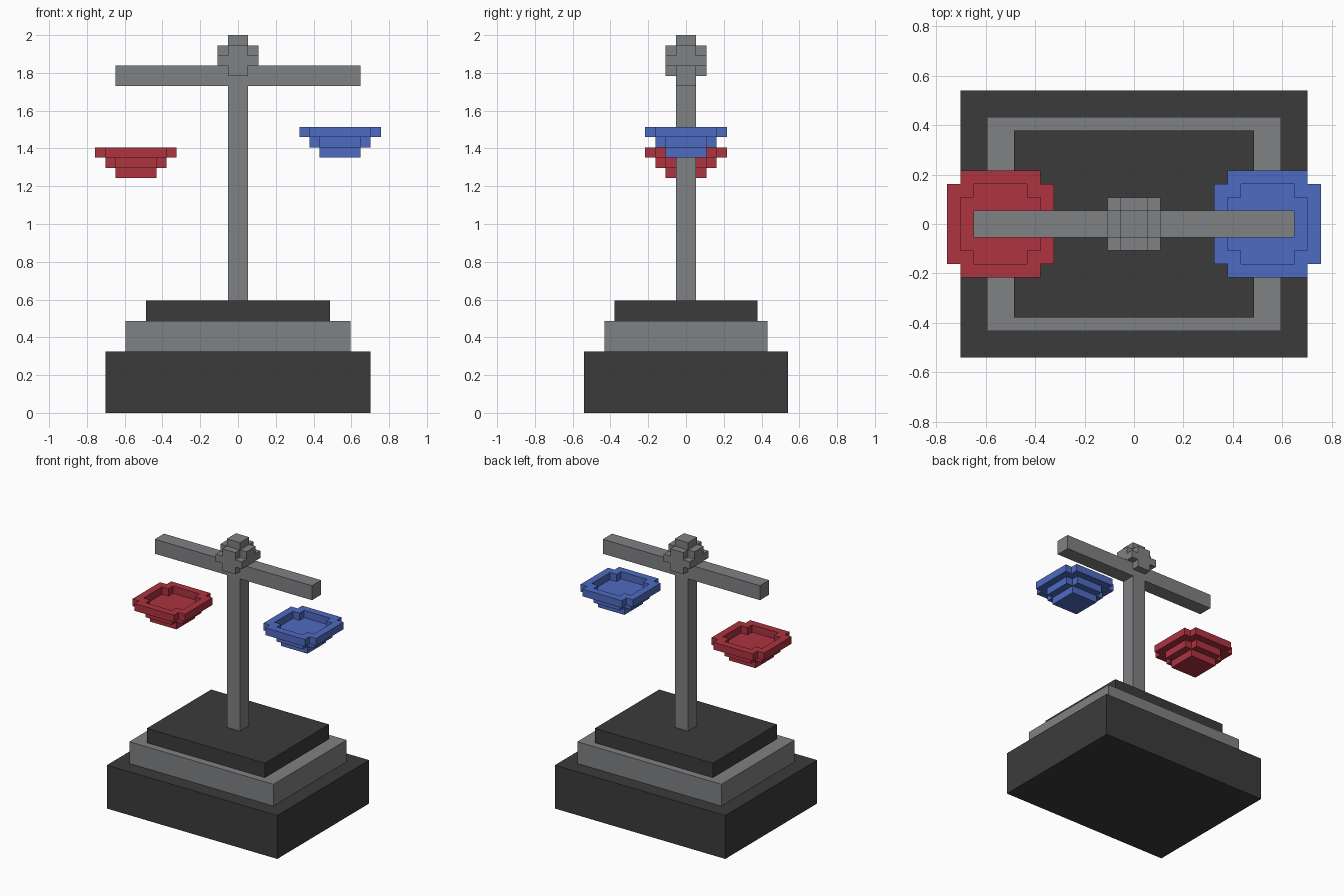
import bpy, bmesh

cube = bpy.data.objects.get("Cube")
if cube:
    bpy.data.objects.remove(cube, do_unlink=True)

U = 2 / 37  # one block unit; all sizes below are in blocks


def material(name, rgb):
    m = bpy.data.materials.new(name)
    m.use_nodes = True
    m.diffuse_color = (*rgb, 1)
    bsdf = next(n for n in m.node_tree.nodes if n.type == 'BSDF_PRINCIPLED')
    bsdf.inputs["Base Color"].default_value = (*rgb, 1)
    bsdf.inputs["Roughness"].default_value = 0.8
    return m


DARK = material("charcoal", (0.044, 0.044, 0.044))
GREY = material("stone grey", (0.216, 0.219, 0.228))
RED = material("red", (0.418, 0.033, 0.051))
BLUE = material("blue", (0.076, 0.147, 0.535))


def rect(hx, hy):
    return [(hx, -hy), (hx, hy), (-hx, hy), (-hx, -hy)]


def notched(n):
    """Square of half-width n with one block cut from each corner."""
    m = n - 1
    pts = [(n, -m), (n, m), (m, m)]
    out = []
    for _ in range(4):
        out += pts
        pts = [(-y, x) for x, y in pts]
    # drop no points: each quarter turn adds one side and one inner corner
    return out


def loft(bm, rings):
    """Join a list of (outline, height) rings and cap both ends."""
    loops = [[bm.verts.new((x * U, y * U, z * U)) for x, y in pts] for pts, z in rings]
    for a, b in zip(loops, loops[1:]):
        for i in range(len(a)):
            j = (i + 1) % len(a)
            bm.faces.new((a[i], a[j], b[j], b[i]))
    bm.faces.new(loops[0][::-1])
    bm.faces.new(loops[-1])


def build(name, mat, solids, location=(0, 0, 0)):
    bm = bmesh.new()
    for rings in solids:
        loft(bm, rings)
    mesh = bpy.data.meshes.new(name)
    bm.to_mesh(mesh)
    bm.free()
    mesh.materials.append(mat)
    ob = bpy.data.objects.new(name, mesh)
    ob.location = [c * U for c in location]
    bpy.context.collection.objects.link(ob)
    return ob


def prism(pts, z0, z1):
    return [(pts, z0), (pts, z1)]


# Stepped pedestal
build("base_bottom", DARK, [prism(rect(13, 10), 0, 6)])
build("base_middle", GREY, [prism(rect(11, 8), 6, 9)])
build("base_top", DARK, [prism(rect(9, 7), 9, 11)])

# Post and crossbeam
build("post", GREY, [prism(rect(1, 1), 11, 32)])
build("crossbeam", GREY, [prism(rect(12, 1), 32, 34)])

# Blocky ball on top of the post
build("knob", GREY, [
    prism(notched(2), 33, 34),
    prism(rect(2, 2), 34, 35),
    prism(notched(2), 35, 36),
    prism(rect(1, 1), 36, 37),
])

# Hollow stepped pans, the left one hanging two blocks higher
dish = [(notched(3), 1), (notched(3), 2), (notched(4), 2),
        (notched(4), 3), (notched(3), 3), (notched(3), 2)]
for name, mat, x, z in (("right_pan", RED, -10, 23), ("left_pan", BLUE, 10, 25)):
    build(name, mat, [prism(rect(2, 2), 0, 1), dish], (x, 0, z))
